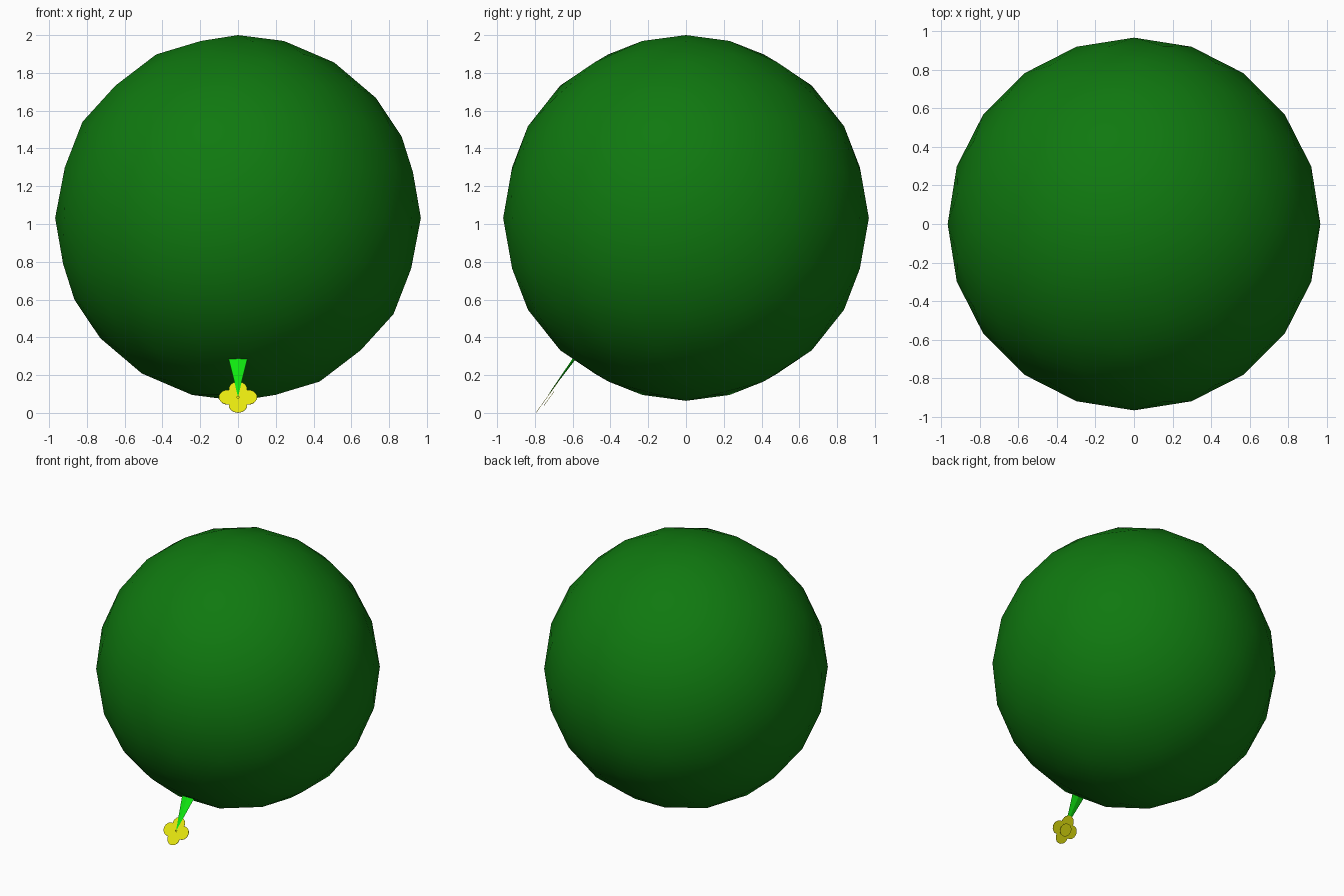
import bpy
import math
from mathutils import Matrix, Vector

cube = bpy.data.objects.get("Cube")
if cube:
    bpy.data.objects.remove(cube)


def material(name, color):
    mat = bpy.data.materials.new(name)
    mat.use_nodes = True
    mat.diffuse_color = (*color, 1)
    mat.node_tree.nodes["Principled BSDF"].inputs["Base Color"].default_value = (*color, 1)
    return mat


dark_green = material("dark green", (0.005, 0.19, 0.005))
bright_green = material("bright green", (0.005, 0.8, 0.005))
yellow = material("yellow", (0.8, 0.8, 0.005))


def finish(name, mat):
    obj = bpy.context.object
    obj.name = name
    obj.data.materials.append(mat)
    return obj


# Big round body
RADIUS = 0.968
bpy.ops.mesh.primitive_ico_sphere_add(subdivisions=3, radius=RADIUS, location=(0, 0, 2 - RADIUS))
finish("round_body", dark_green)
bpy.ops.object.shade_smooth()

# Slanted frame shared by flower and stem: local y runs up the stem, local z faces out
along = Vector((0, 0.585, 0.811))
across = Vector((1, 0, 0))
outward = across.cross(along)
frame = Matrix((across, along, outward)).transposed().to_4x4()
frame.translation = (0, -0.735, 0.083)


def disc(name, x, y, z, radius):
    bpy.ops.mesh.primitive_cylinder_add(vertices=24, radius=radius, depth=0.002)
    finish(name, yellow).matrix_world = frame @ Matrix.Translation((x, y, z))


# Four petals around a centre disc set slightly behind them
for i in range(4):
    angle = i * math.pi / 2
    disc(f"petal_{i + 1}", 0.053 * math.cos(angle), 0.053 * math.sin(angle), 0, 0.048)
disc("flower_centre", 0, 0, -0.012, 0.045)

# Flat tapering stem with its tip on the flower and its base inside the body
LENGTH = 0.3
bpy.ops.mesh.primitive_cone_add(vertices=4, radius1=0.06, radius2=0, depth=LENGTH)
stem = finish("stem", bright_green)
stem.matrix_world = (frame @ Matrix.Translation((0, LENGTH / 2, 0.003))
                     @ Matrix.Rotation(math.pi / 2, 4, "X")
                     @ Matrix.Diagonal((1, 0.15, 1, 1)))
